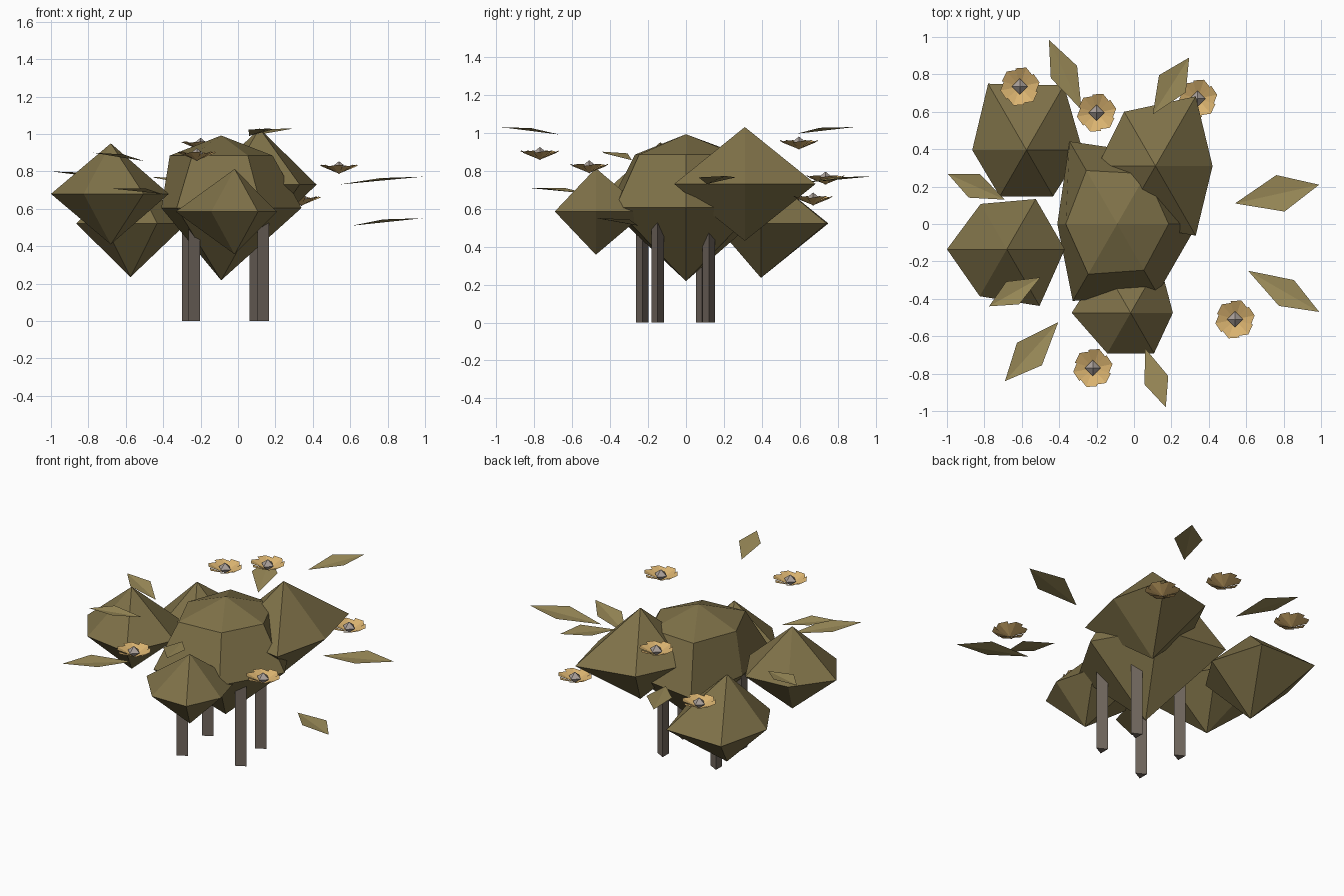
import bpy
from math import cos, sin, pi
from mathutils import Vector

if "Cube" in bpy.data.objects:
    bpy.data.objects.remove(bpy.data.objects["Cube"])


def material(name, rgb):
    m = bpy.data.materials.new(name)
    m.diffuse_color = (*rgb, 1)
    m.use_nodes = True
    m.node_tree.nodes["Principled BSDF"].inputs["Base Color"].default_value = m.diffuse_color
    return m


FOLIAGE = material("foliage", (0.21, 0.165, 0.065))
LEAF = material("leaf", (0.33, 0.26, 0.10))
STEM = material("stem", (0.165, 0.135, 0.11))
PETAL = material("petal", (0.70, 0.45, 0.16))
HEART = material("flower_heart", (0.40, 0.35, 0.32))


def mesh_object(name, verts, faces, mat):
    me = bpy.data.meshes.new(name)
    me.from_pydata(verts, [], faces)
    me.materials.append(mat)
    ob = bpy.data.objects.new(name, me)
    bpy.context.collection.objects.link(ob)
    return ob


def clump(name, centre, height, rings, mat):
    """Faceted body: rings listed bottom to top as (z offset, radii), pointed at both ends."""
    c = Vector(centre)
    n = len(rings[0][1])
    verts = [c - Vector((0, 0, height))]
    for z, radii in rings:
        for i, r in enumerate(radii):
            a = 2 * pi * i / n
            verts.append(c + Vector((r * cos(a), r * sin(a), z)))
    verts.append(c + Vector((0, 0, height)))
    top, faces = len(verts) - 1, []
    for i in range(n):
        j = (i + 1) % n
        faces.append((0, 1 + j, 1 + i))
        for k in range(len(rings) - 1):
            b = 1 + k * n
            faces.append((b + i, b + j, b + n + j, b + n + i))
        faces.append((top - n + i, top - n + j, top))
    return mesh_object(name, verts, faces, mat)


# Main bush and the four side clumps
clump("main_bush", (-0.09, 0, 0.605), 0.387,
      [(0, (0.43, 0.43, 0.51, 0.32, 0.475, 0.43)),
       (0.28, (0.275, 0.31, 0.33, 0.275, 0.31, 0.285))], FOLIAGE)
clumps = [
    ("left_clump", (-0.68, -0.135, 0.68), 0.27, (0.31, 0.31, 0.28, 0.32, 0.29, 0.35)),
    ("back_left_clump", (-0.575, 0.395, 0.522), 0.287, (0.30, 0.40, 0.41, 0.29, 0.285, 0.285)),
    ("back_right_clump", (0.115, 0.31, 0.73), 0.30, (0.305, 0.43, 0.335, 0.31, 0.35, 0.43)),
    ("front_clump", (-0.018, -0.475, 0.585), 0.228, (0.226, 0.31, 0.30, 0.315, 0.25, 0.25)),
]
for name, centre, height, radii in clumps:
    clump(name, centre, height, [(0, radii)], FOLIAGE)

# Three-sided stems
for i, (x, y) in enumerate([(-0.245, -0.23), (0.126, -0.15), (-0.28, 0.085), (0.083, 0.12)]):
    tri = [(x + 0.041 * cos(a), y + 0.038 * sin(a)) for a in (0, 2 * pi / 3, 4 * pi / 3)]
    verts = [(*p, 0) for p in tri] + [(*p, 0.6) for p in tri]
    mesh_object(f"stem_{i + 1}", verts,
                [(2, 1, 0), (3, 4, 5), (0, 1, 4, 3), (1, 2, 5, 4), (2, 0, 3, 5)], STEM)

# Floating leaves folded along the middle: inner point, outer tip, width
leaves = [
    ((-0.28, 0.61, 0.735), (-0.455, 0.985, 0.77), 0.155),
    ((0.10, 0.585, 0.995), (0.295, 0.89, 1.03), 0.17),
    ((0.54, 0.11, 0.73), (0.99, 0.21, 0.772), 0.20),
    ((0.61, -0.25, 0.51), (0.99, -0.47, 0.55), 0.16),
    ((-0.69, 0.13, 0.76), (-0.995, 0.268, 0.80), 0.14),
    ((-0.50, -0.285, 0.855), (-0.775, -0.44, 0.90), 0.14),
    ((-0.405, -0.525, 0.68), (-0.69, -0.84, 0.71), 0.18),
    ((0.06, -0.665, 0.99), (0.17, -0.98, 1.03), 0.135),
]
for i, (inner, outer, width) in enumerate(leaves):
    a, b = Vector(inner), Vector(outer)
    d = b - a
    side = Vector((-d.y, d.x, 0)).normalized() * width / 2
    up = Vector((0, 0, 0.012))
    left = a + d * 0.54 + side + up
    right = a + d * 0.54 - side + up
    mesh_object(f"leaf_{i + 1}", [a, right, b, left], [(0, 1, 2), (0, 2, 3)], LEAF)

# Flowers: six overlapping upturned petals around a small pointed heart
flowers = [(-0.61, 0.735, 0.76), (-0.20, 0.595, 0.945), (0.34, 0.67, 0.65),
           (0.54, -0.51, 0.82), (-0.22, -0.77, 0.89)]
for i, f in enumerate(flowers):
    c = Vector(f)
    verts, faces = [], []
    for k in range(6):
        a = 2 * pi * k / 6 + 0.2
        n = len(verts)
        for r, off, z in ((0.0, 0, -0.032), (0.09, -0.56, 0.004),
                          (0.107, 0.0, 0.012), (0.10, 0.56, 0.016)):
            verts.append(c + Vector((r * cos(a + off), r * sin(a + off), z)))
        faces += [(n, n + 1, n + 2), (n, n + 2, n + 3)]
    mesh_object(f"flower_petals_{i + 1}", verts, faces, PETAL)
    clump(f"flower_heart_{i + 1}", c, 0.035, [(0, (0.043,) * 4)], HEART)
